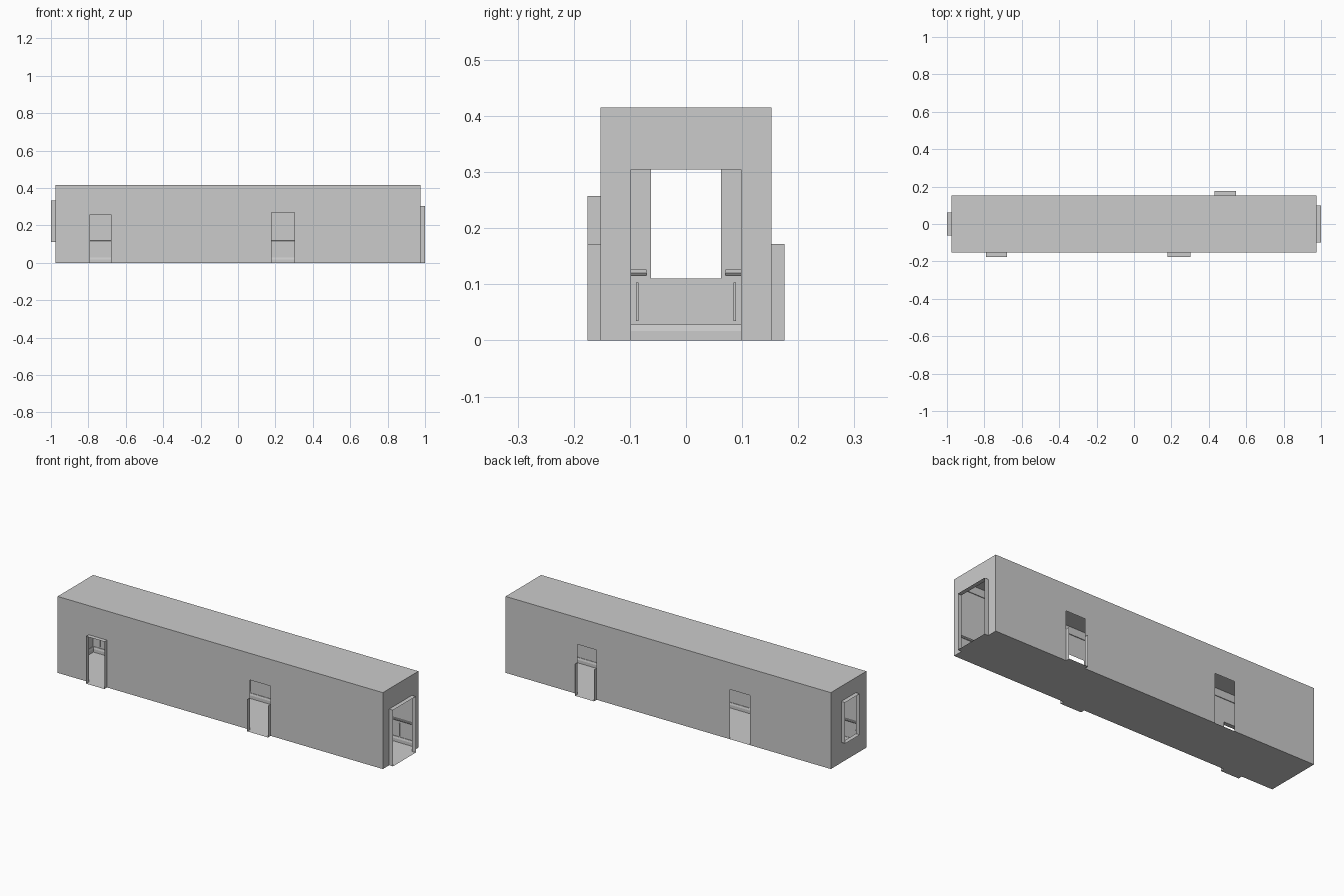
import bpy, bmesh

if "Cube" in bpy.data.objects:
    bpy.data.objects.remove(bpy.data.objects["Cube"])

L, W, H, OUT = 0.977, 0.1525, 0.415, 0.023   # half length, half width, height, recess depth

# wall frames: (along wall u, height z, inward distance d) -> world position
WALLS = {
    "front": (L, lambda u, z, d: (u, -W + d, z)),
    "back":  (L, lambda u, z, d: (u, W - d, z)),
    "right": (W, lambda u, z, d: (L - d, u, z)),
    "left":  (W, lambda u, z, d: (-L + d, u, z)),
}
# openings: u0, u1, z0, z1, recess height (0 = flush), has header
OPENINGS = {
    "front": [(-0.79, -0.68, 0, 0.257, 0.257, True), (0.178, 0.303, 0, 0.27, 0.172, False)],
    "back":  [(-0.49, -0.37, 0, 0.27, 0, False), (0.43, 0.545, 0, 0.27, 0.172, False)],
    "right": [(-0.098, 0.098, 0, 0.305, 0.305, True)],
    "left":  [(-0.0625, 0.0625, 0.11, 0.333, 0.333, True)],
}


def finish(bm, name):
    bmesh.ops.remove_doubles(bm, verts=bm.verts, dist=1e-5)
    bmesh.ops.recalc_face_normals(bm, faces=bm.faces)
    me = bpy.data.meshes.new(name)
    bm.to_mesh(me)
    bm.free()
    bpy.context.collection.objects.link(bpy.data.objects.new(name, me))


def quad(bm, pts):
    bm.faces.new([bm.verts.new(p) for p in pts])


def free_spans(wall, z0, z1, margin=0.008):
    """Stretches of a wall not interrupted by openings between two heights."""
    half = WALLS[wall][0]
    spans, start = [], -half
    for u0, u1, a, b, *_ in OPENINGS[wall]:
        if a < z1 and b > z0:
            spans.append((start, u0 - margin))
            start = u1 + margin
    return spans + [(start, half)]


def moulding(bm, wall, u0, u1, profile):
    """Sweep a closed (d, z) profile along a wall."""
    at = WALLS[wall][1]
    a = [bm.verts.new(at(u0, z, d)) for d, z in profile]
    b = [bm.verts.new(at(u1, z, d)) for d, z in profile]
    n = len(profile)
    for i in range(n):
        j = (i + 1) % n
        bm.faces.new((a[i], a[j], b[j], b[i]))
    bm.faces.new(a)
    bm.faces.new(b[::-1])


# corridor shell: floor, ceiling and walls with openings left out
bm = bmesh.new()
for z in (0, H):
    quad(bm, [(-L, -W, z), (L, -W, z), (L, W, z), (-L, W, z)])
for wall, (half, at) in WALLS.items():
    start = -half
    for u0, u1, z0, z1, _, _ in OPENINGS[wall]:
        rects = [(start, u0, 0, H), (u0, u1, z1, H)]
        if z0 > 0:
            rects.append((u0, u1, 0, z0))
        for a, b, c, d in rects:
            quad(bm, [at(a, c, 0), at(b, c, 0), at(b, d, 0), at(a, d, 0)])
        start = u1
    quad(bm, [at(start, 0, 0), at(half, 0, 0), at(half, H, 0), at(start, H, 0)])
finish(bm, "corridor_shell")

# doorway and window recesses standing out from the walls
for wall, (half, at) in WALLS.items():
    for i, (u0, u1, z0, z1, zr, header) in enumerate(OPENINGS[wall]):
        if not zr:
            continue
        bm = bmesh.new()
        path = [(u0, zr), (u0, z0), (u1, z0), (u1, zr)]
        if header:
            path.append(path[0])
        for (a, b), (c, d) in zip(path, path[1:]):
            quad(bm, [at(a, b, 0), at(c, d, 0), at(c, d, -OUT), at(a, b, -OUT)])
        finish(bm, f"{wall}_recess_{i + 1}")

# interior mouldings, as (depth, height) profiles
PROFILES = {
    "skirting": [(0, 0), (0.006, 0), (0.006, 0.017), (0.003, 0.028), (0, 0.028)],
    "chair_rail": [(0, 0.116), (0.004, 0.116), (0.007, 0.12), (0.007, 0.126), (0, 0.126)],
    "crown": [(0, 0.38), (0.004, 0.38), (0.012, H - 0.001), (0, H - 0.001)],
}
for name, profile in PROFILES.items():
    zs = [p[1] for p in profile]
    bm = bmesh.new()
    for wall in WALLS:
        for u0, u1 in free_spans(wall, min(zs), max(zs)):
            moulding(bm, wall, u0, u1, profile)
    finish(bm, name)

# vertical battens under the chair rail
bm = bmesh.new()
strip = [(0, 0.035), (0.003, 0.035), (0.003, 0.103), (0, 0.103)]
places = {"front": [0.265 + 0.3 * k for k in range(-4, 3)], "left": [-0.087, 0.087]}
places["back"] = places["front"]
for wall, us in places.items():
    for u in us:
        if any(a < u - 0.002 and u + 0.002 < b for a, b in free_spans(wall, 0.035, 0.103)):
            moulding(bm, wall, u - 0.002, u + 0.002, strip)
finish(bm, "wall_battens")
